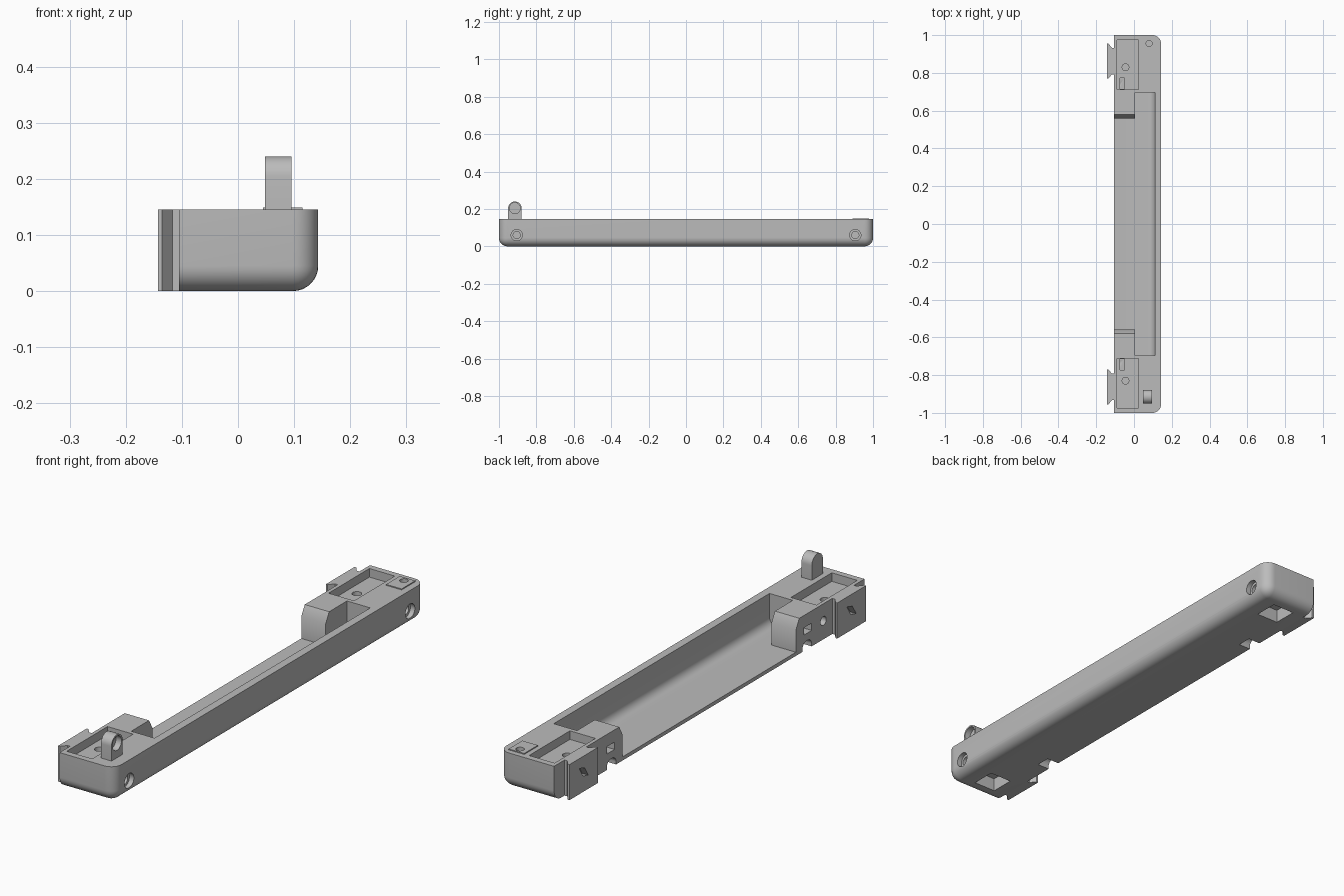
import bpy, bmesh, math
from mathutils import Matrix, Vector

if "Cube" in bpy.data.objects:
    bpy.data.objects.remove(bpy.data.objects["Cube"])

grey = bpy.data.materials.new("plain grey")
grey.use_nodes = True
grey.diffuse_color = (0.5, 0.5, 0.5, 1)
grey.node_tree.nodes["Principled BSDF"].inputs["Base Color"].default_value = (0.5, 0.5, 0.5, 1)

TOP, LEFT, FLOOR = 0.145, -0.105, 0.015


def finish(bm, name):
    bmesh.ops.recalc_face_normals(bm, faces=bm.faces)
    mesh = bpy.data.meshes.new(name)
    bm.to_mesh(mesh)
    bm.free()
    mesh.materials.append(grey)
    ob = bpy.data.objects.new(name, mesh)
    bpy.context.collection.objects.link(ob)
    return ob


def box(name, x, y, z, rule=None, radius=0.04):
    """Box from ranges; edges picked by rule(midpoint) are rounded."""
    y = sorted(y)
    bm = bmesh.new()
    bmesh.ops.create_cube(bm, size=1)
    for v in bm.verts:
        v.co = [r[0] if c < 0 else r[1] for c, r in zip(v.co, (x, y, z))]
    if rule:
        edges = [e for e in bm.edges if rule((e.verts[0].co + e.verts[1].co) / 2)]
        bmesh.ops.bevel(bm, geom=edges, offset=radius, segments=8, profile=0.5, affect='EDGES')
    return finish(bm, name)


def prism(name, points, direction):
    bm = bmesh.new()
    face = bm.faces.new([bm.verts.new(p) for p in points])
    out = bmesh.ops.extrude_face_region(bm, geom=[face])["geom"]
    bmesh.ops.translate(bm, verts=[g for g in out if isinstance(g, bmesh.types.BMVert)],
                        vec=Vector(direction))
    return finish(bm, name)


def rod(name, centre, radius, length, axis):
    bm = bmesh.new()
    turn = Matrix.Rotation(math.pi / 2, 4, 'Y') if axis == 'X' else Matrix()
    bmesh.ops.create_cone(bm, cap_ends=True, segments=32, radius1=radius, radius2=radius,
                          depth=length, matrix=Matrix.Translation(centre) @ turn)
    return finish(bm, name)


def cut(targets, cutters):
    for target in targets:
        bpy.context.view_layer.objects.active = target
        for c in cutters:
            mod = target.modifiers.new("cut", 'BOOLEAN')
            mod.operation, mod.solver, mod.object = 'DIFFERENCE', 'EXACT', c
            bpy.ops.object.modifier_apply(modifier=mod.name)
    for c in cutters:
        bpy.data.objects.remove(c)


# Long body, rounded along the bottom, the ends and the right corners
body = box("body", (LEFT, 0.143), (-1, 1), (0, TOP),
           lambda m: (m.z < 0.01 and m.x > -0.1) or (m.x > 0.14 and abs(m.y) > 0.9 and m.z < 0.14),
           0.045)

# Long tray, open on the left side
cut([body], [box("tray_cutter", (-0.3, 0.11), (-0.695, 0.695), (FLOOR, 0.3),
                 lambda m: m.x > 0.1 and m.z < 0.02, 0.035)])

parts = [body]
for s, side in ((-1, "front"), (1, "back")):
    # Block at the tray end with a sloped inner edge
    profile = [(0.695, FLOOR), (0.695, TOP), (0.58, TOP), (0.558, 0.105), (0.558, FLOOR)]
    block = prism(side + "_block", [(LEFT, s * y, z) for y, z in profile], (0.11, 0, 0))

    # Underside notch and side slot of the block
    cut([body, block], [
        box("notch", (-0.2, -0.05), (s * 0.6, s * 0.66), (-0.05, 0.035),
            lambda m: m.z > 0.03 and abs(abs(m.y) - 0.63) > 0.02, 0.025),
        box("slot", (-0.2, -0.06), (s * 0.61, s * 0.66), (0.065, 0.095))])

    # Top recess with its holes, underside pocket and side screw holes
    cut([body], [
        box("recess", (-0.09, 0.025), (s * 0.712, s * 0.975), (0.11, 0.3)),
        rod("pin_hole", (-0.045, s * 0.83, 0.12), 0.018, 0.1, 'Z'),
        box("key_slot", (-0.075, -0.05), (s * 0.716, s * 0.772), (0.06, 0.2)),
        box("pocket", (-0.05, 0.05), (s * 0.835, s * 0.935), (-0.05, 0.055)),
        rod("counterbore", (0.143, s * 0.905, 0.06), 0.03, 0.04, 'X'),
        rod("screw_hole", (0.12, s * 0.905, 0.06), 0.019, 0.09, 'X'),
        rod("left_hole", (-0.105, s * 0.735, 0.075), 0.018, 0.06, 'X')])

    # Dovetail rail on the left side, with a lozenge-shaped socket
    half = [(LEFT, 0.07), (-0.117, 0.07), (-0.135, 0.0925), (-0.143, 0.0925)]
    outline = half + [(x, -w) for x, w in reversed(half)]
    rail = prism(side + "_dovetail", [(x, s * 0.8625 + w, 0) for x, w in outline], (0, 0, TOP))
    lozenge = [(-0.03, -0.025), (0.005, -0.015), (0.03, 0.025), (-0.005, 0.015)]
    cut([rail], [prism("socket", [(-0.2, s * 0.8625 + y, 0.08 + z) for y, z in lozenge],
                       (0.085, 0, 0))])
    parts += [block, rail]

# Upright tab with a rounded top and a round socket on its right
arch = [(-0.951, TOP), (-0.879, TOP)]
arch += [(-0.915 + 0.036 * math.cos(a), 0.204 + 0.036 * math.sin(a))
         for a in (math.pi * i / 16 for i in range(17))]
tab = prism("tab", [(0.048, y, z) for y, z in arch], (0.047, 0, 0))
cut([tab], [rod("tab_socket", (0.095, -0.915, 0.204), 0.029, 0.05, 'X')])

# Thin pad at the back with a small hole
pad = box("pad", (0.045, 0.115), (0.89, 0.978), (TOP, 0.149))
cut([pad, body], [rod("pad_hole", (0.08, 0.955, 0.15), 0.016, 0.04, 'Z')])
parts += [tab, pad]

# Smooth the rounded surfaces, keep the corners sharp
bpy.ops.object.select_all(action='DESELECT')
for ob in parts:
    ob.select_set(True)
bpy.context.view_layer.objects.active = body
bpy.ops.object.shade_smooth_by_angle(angle=math.radians(30))
